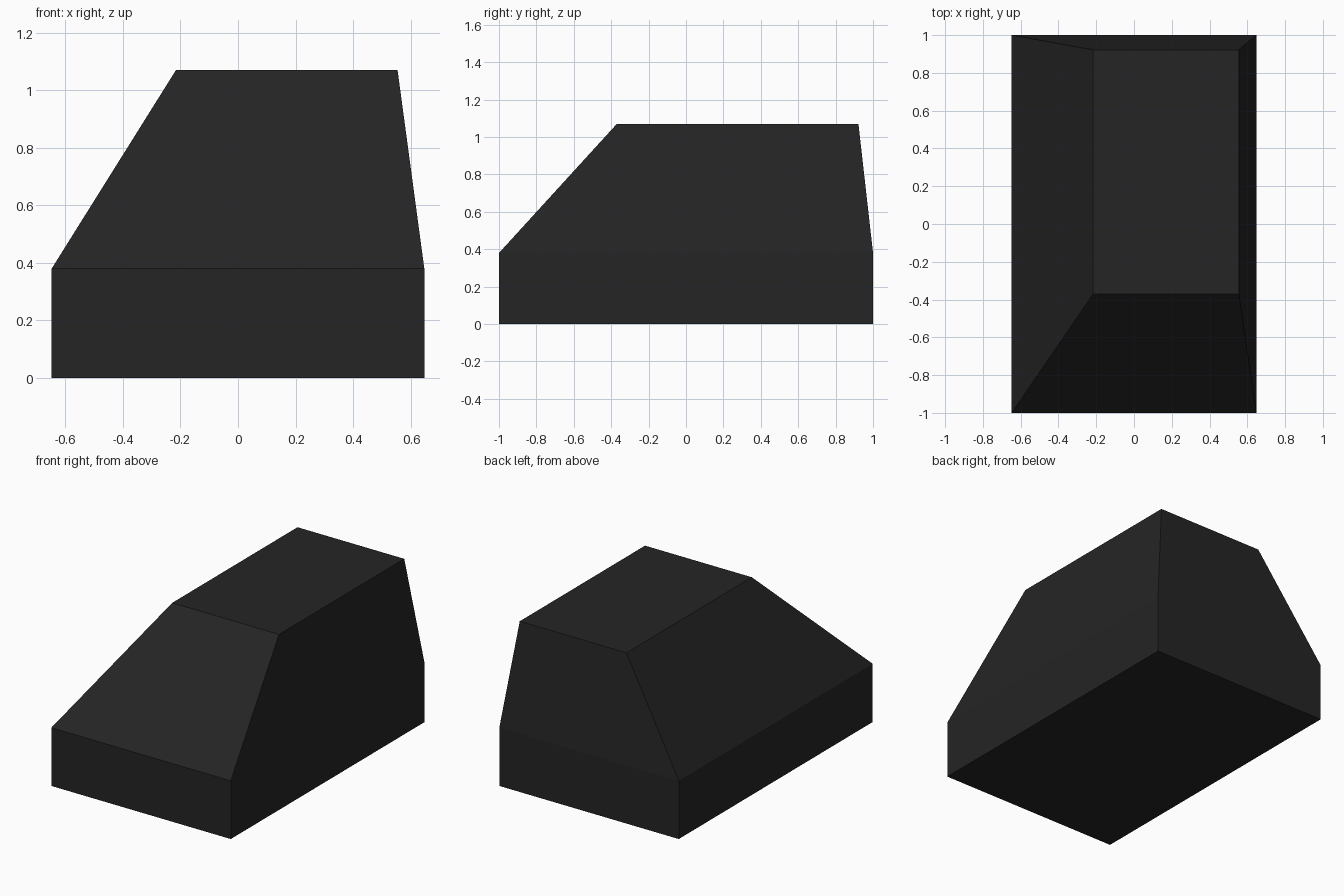
import bpy, bmesh

if "Cube" in bpy.data.objects:
    bpy.data.objects.remove(bpy.data.objects["Cube"])

# Single dark colour
mat = bpy.data.materials.new("near black")
mat.diffuse_color = (0.018, 0.018, 0.018, 1)
mat.use_nodes = True
mat.node_tree.nodes["Principled BSDF"].inputs["Base Color"].default_value = mat.diffuse_color

# Cross-sections from bottom to top: x min, x max, y min, y max, z
sections = [
    (-0.648, 0.648, -1.0, 1.0, 0.0),
    (-0.648, 0.648, -1.0, 1.0, 0.38),
    (-0.216, 0.555, -0.37, 0.922, 1.07),
]

# Block with an offset tapered top, lofted through the sections
bm = bmesh.new()
rings = []
for x0, x1, y0, y1, z in sections:
    corners = [(x0, y0), (x1, y0), (x1, y1), (x0, y1)]
    rings.append([bm.verts.new((x, y, z)) for x, y in corners])
for low, high in zip(rings, rings[1:]):
    for i in range(4):
        j = (i + 1) % 4
        bm.faces.new((low[i], low[j], high[j], high[i]))
bm.faces.new(rings[0][::-1])
bm.faces.new(rings[-1])
bmesh.ops.recalc_face_normals(bm, faces=bm.faces)

mesh = bpy.data.meshes.new("tapered_block")
bm.to_mesh(mesh)
bm.free()
mesh.materials.append(mat)
bpy.context.collection.objects.link(bpy.data.objects.new("tapered_block", mesh))
